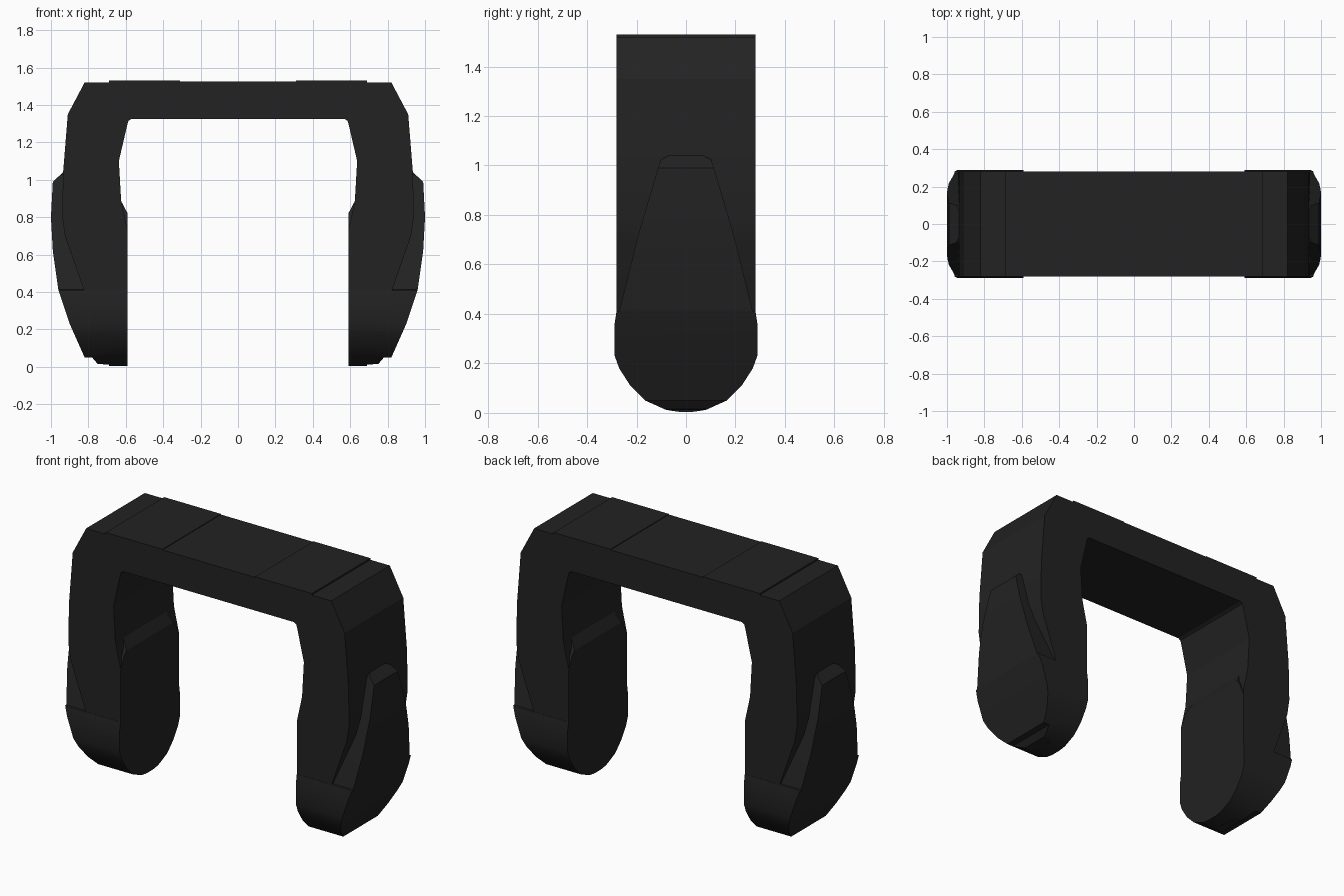
import bpy
import bmesh
import math

cube = bpy.data.objects.get("Cube")
if cube:
    bpy.data.objects.remove(cube, do_unlink=True)

black = bpy.data.materials.new("matte black")
black.use_nodes = True
color = (0.016, 0.016, 0.016, 1)
black.diffuse_color = color
bsdf = black.node_tree.nodes["Principled BSDF"]
bsdf.inputs["Base Color"].default_value = color
bsdf.inputs["Roughness"].default_value = 0.8


def prism(name, outline, half, axis):
    """Extrude an outline (x,z along y, or y,z along x) symmetrically."""
    bm = bmesh.new()
    if axis == "y":
        verts = [bm.verts.new((a, -half, z)) for a, z in outline]
        step = (0, 2 * half, 0)
    else:
        verts = [bm.verts.new((-half, a, z)) for a, z in outline]
        step = (2 * half, 0, 0)
    face = bm.faces.new(verts)
    geo = bmesh.ops.extrude_face_region(bm, geom=[face])["geom"]
    moved = [g for g in geo if isinstance(g, bmesh.types.BMVert)]
    bmesh.ops.translate(bm, verts=moved, vec=step)
    bmesh.ops.recalc_face_normals(bm, faces=bm.faces)
    mesh = bpy.data.meshes.new(name)
    bm.to_mesh(mesh)
    bm.free()
    mesh.materials.append(black)
    obj = bpy.data.objects.new(name, mesh)
    bpy.context.collection.objects.link(obj)
    return obj


def mirrored(half_outline):
    """Close a right-hand outline with its mirror image."""
    return half_outline + [(-a, z) for a, z in reversed(half_outline) if a > 0]


def finish(obj, angle=22):
    obj.data.shade_smooth()
    obj.data.set_sharp_from_angle(angle=math.radians(angle))


def crossed_pair(name, front, side):
    """Solid with the given front and side outlines, mirrored to both legs."""
    obj = prism(name, front, 0.5, "y")
    cutter = prism(name + "_cutter", side, 1.5, "x")
    cutter.hide_render = True
    cut = obj.modifiers.new("side_outline", "BOOLEAN")
    cut.operation = "INTERSECT"
    cut.solver = "EXACT"
    cut.object = cutter
    mirror = obj.modifiers.new("both_legs", "MIRROR")
    mirror.use_mirror_merge = False
    bpy.context.view_layer.update()
    graph = bpy.context.evaluated_depsgraph_get()
    mesh = bpy.data.meshes.new_from_object(obj.evaluated_get(graph))
    obj.modifiers.clear()
    obj.data = mesh
    bpy.data.objects.remove(cutter, do_unlink=True)
    finish(obj)


# Bridge and upper legs as one arch
outer = [(0.82, 1.52), (0.91, 1.35), (0.935, 1.04), (0.94, 0.8),
         (0.925, 0.7), (0.82, 0.4)]
inner = [(0.592, 0.4), (0.592, 0.74), (0.61, 0.82), (0.625, 0.89),
         (0.637, 1.1), (0.593, 1.29), (0.586, 1.315), (0.57, 1.325)]
finish(prism("arch_frame", mirrored(outer + inner), 0.28, "y"), 12)

# Thin plate on top of the bridge
prism("top_plate", mirrored([(0.31, 1.526), (0.31, 1.53), (0.69, 1.53),
                             (0.69, 1.515)][::-1]), 0.28, "y")

# Rounded feet with tongues running up the outside of the legs
crossed_pair(
    "foot_and_outer_pad",
    [(0.59, 0.005), (0.59, 0.41), (0.75, 0.43), (0.85, 1.04), (0.935, 1.04),
     (0.99, 0.99), (1.0, 0.8), (0.99, 0.62), (0.96, 0.41), (0.9, 0.23),
     (0.82, 0.05), (0.78, 0.05), (0.75, 0.015), (0.69, 0.012), (0.69, 0.004)],
    mirrored([(0, 0), (0.08, 0.012), (0.165, 0.05), (0.225, 0.11),
              (0.27, 0.18), (0.288, 0.23), (0.29, 0.35), (0.281, 0.41),
              (0.27, 0.412), (0.19, 0.73), (0.11, 1.0), (0.1, 1.025),
              (0.07, 1.04)]))

# Bevelled pads on the inside of the legs
crossed_pair(
    "inner_pad",
    [(0.59, 0.35), (0.59, 0.82), (0.627, 0.89), (0.68, 0.89), (0.68, 0.35)],
    mirrored([(0.279, 0.35), (0.279, 0.72), (0.25, 0.79), (0.22, 0.83),
              (0.2, 0.9)]))
